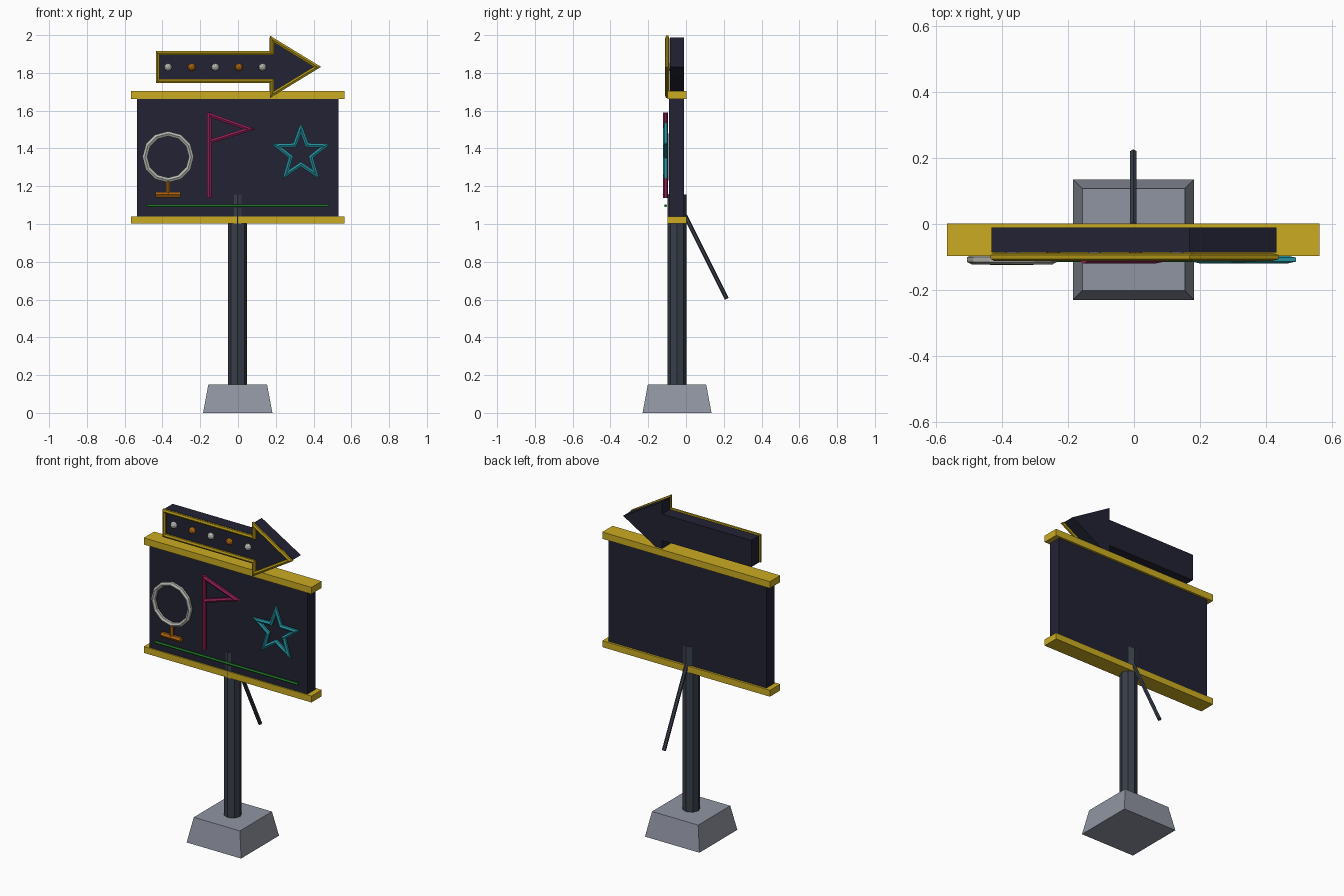
import bpy, bmesh
from math import sin, cos, pi, radians
from mathutils import Vector

if "Cube" in bpy.data.objects:
    bpy.data.objects.remove(bpy.data.objects["Cube"])


def material(name, r, g, b):
    m = bpy.data.materials.new(name)
    m.use_nodes = True
    m.diffuse_color = (r, g, b, 1)
    m.node_tree.nodes["Principled BSDF"].inputs["Base Color"].default_value = (r, g, b, 1)
    return m


NAVY = material("navy", .016, .016, .034)
YELLOW = material("yellow", .6, .41, .016)
GOLD = material("gold_trim", .42, .29, .008)
CONCRETE = material("concrete", .28, .3, .36)
STEEL = material("dark_steel", .04, .048, .066)
WHITE = material("white_tube", .46, .46, .43)
PINK = material("pink_tube", .28, .014, .09)
CYAN = material("cyan_tube", .018, .28, .34)
GREEN = material("green_tube", .02, .25, .03)
ORANGE = material("orange_tube", .38, .12, .005)

MID = -.002     # x of the post
POST_Y = -.048  # y of the post


def finish(name, bm, mat):
    bmesh.ops.recalc_face_normals(bm, faces=bm.faces)
    mesh = bpy.data.meshes.new(name)
    bm.to_mesh(mesh)
    bm.free()
    mesh.materials.append(mat)
    ob = bpy.data.objects.new(name, mesh)
    bpy.context.collection.objects.link(ob)
    return ob


def box(name, x, y, z, mat, taper=0):
    """Box from ranges; taper pulls the top edges inwards."""
    bm = bmesh.new()
    bmesh.ops.create_cube(bm, size=1)
    for v in bm.verts:
        t = taper if v.co.z > 0 else 0
        sx, sy = (1 if v.co.x > 0 else 0), (1 if v.co.y > 0 else 0)
        v.co = (x[sx] + t * (1 - 2 * sx), y[sy] + t * (1 - 2 * sy), z[v.co.z > 0])
    return finish(name, bm, mat)


def rod(name, start, end, radius, sides, mat):
    """Straight prism between two points."""
    a, b = Vector(start), Vector(end)
    bm = bmesh.new()
    bmesh.ops.create_cone(bm, cap_ends=True, segments=sides, radius1=radius,
                          radius2=radius, depth=(b - a).length)
    ob = finish(name, bm, mat)
    ob.location = (a + b) / 2
    ob.rotation_mode = 'QUATERNION'
    ob.rotation_quaternion = (b - a).to_track_quat('Z', 'Y')
    return ob


def tube(name, path, radius, y, mat, closed=False, sides=6):
    """Mitred faceted tube along a path of (x, z) points."""
    pts = [Vector(p) for p in path]
    n = len(pts)
    bm = bmesh.new()
    rings = []
    for i, p in enumerate(pts):
        before = (p - pts[i - 1]).normalized() if closed or i else None
        after = (pts[(i + 1) % n] - p).normalized() if closed or i < n - 1 else before
        before = before or after
        n0, n1 = Vector((-before.y, before.x)), Vector((-after.y, after.x))
        mitre = (n0 + n1) / (1 + n0.dot(n1))
        ring = []
        for k in range(sides):
            a = 2 * pi * (k + .5) / sides
            q = p + mitre * radius * cos(a)
            ring.append(bm.verts.new((q.x, y + radius * sin(a), q.y)))
        rings.append(ring)
    for i in range(n if closed else n - 1):
        r0, r1 = rings[i], rings[(i + 1) % n]
        for k in range(sides):
            j = (k + 1) % sides
            bm.faces.new((r0[k], r0[j], r1[j], r1[k]))
    if not closed:
        bm.faces.new(rings[0])
        bm.faces.new(rings[-1])
    return finish(name, bm, mat)


def plate(name, outline, y0, y1, mat):
    """Extruded (x, z) outline."""
    bm = bmesh.new()
    face = bm.faces.new([bm.verts.new((x, y0, z)) for x, z in outline])
    out = bmesh.ops.extrude_face_region(bm, geom=[face])
    for v in out["geom"]:
        if isinstance(v, bmesh.types.BMVert):
            v.co.y = y1
    return finish(name, bm, mat)


def arrow_outline(left, neck, tip, shaft, head, z=1.832):
    return [(left, z - shaft), (neck, z - shaft), (neck, z - head), (tip, z),
            (neck, z + head), (neck, z + shaft), (left, z + shaft)]


# Footing, post and rear strut
box("footing", (-.185, .182), (-.23, .135), (0, .15), CONCRETE, taper=.028)
rod("post", (MID, POST_Y, .14), (MID, POST_Y, 1.157), .05, 8, STEEL)
rod("rear_strut", (MID, -.005, 1.045), (MID, .216, .604), .0115, 6, STEEL)

# Sign board with top and bottom rails
box("board", (-.535, .531), (-.09, -.011), (1.02, 1.68), NAVY)
for name, z in (("bottom_rail", (1.002, 1.041)), ("top_rail", (1.662, 1.703))):
    box(name, (-.567, .563), (-.097, .002), z, YELLOW)

# Arrow on top with raised trim and bulbs
plate("arrow_panel", arrow_outline(-.433, .168, .432, .081, .156), -.086, -.011, NAVY)
tube("arrow_trim", arrow_outline(-.425, .179, .42, .074, .147), .012, -.1, GOLD, closed=True)
for i in range(5):
    bm = bmesh.new()
    bmesh.ops.create_icosphere(bm, subdivisions=2, radius=.021)
    bulb = finish(f"bulb_{i + 1}", bm, ORANGE if i % 2 else WHITE)
    bulb.location = (-.37 + .125 * i, -.088, 1.83)

# Tube figures on the front of the board
FRONT, R = -.108, .0125
tube("ring", [(-.37 + .123 * sin(i * pi / 6), 1.355 + .123 * cos(i * pi / 6))
              for i in range(12)], .0145, FRONT, WHITE, closed=True)
tube("ring_stem", [(-.37, 1.16), (-.37, 1.228)], R, FRONT, ORANGE)
tube("ring_foot", [(-.437, 1.155), (-.305, 1.155)], .016, FRONT, ORANGE)
tube("flag_pole", [(-.152, 1.138), (-.152, 1.59)], R, FRONT, PINK)
tube("flag", [(-.152, 1.578), (.06, 1.502), (-.152, 1.435)], R, FRONT, PINK)
star = []
for i in range(10):
    r, a = (.056 if i % 2 else .135), radians(36 * i)
    star.append((.333 + r * sin(a), 1.372 + r * cos(a)))
tube("star", star, R, FRONT, CYAN, closed=True)
tube("underline", [(-.483, 1.096), (.48, 1.096)], .008, FRONT, GREEN)
